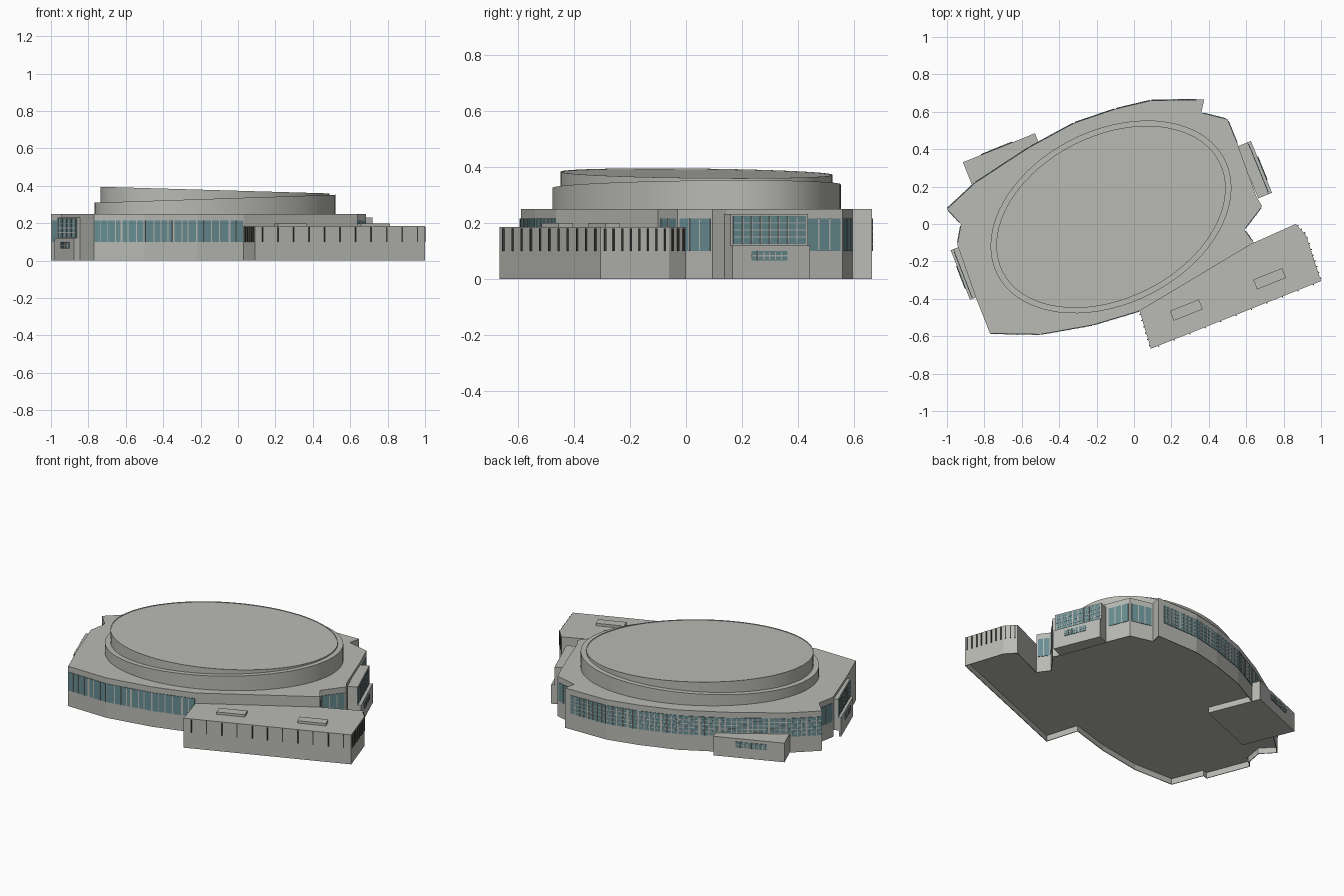
import bpy, bmesh, math, random
from mathutils import Vector, Matrix

random.seed(4)
cube = bpy.data.objects.get("Cube")
if cube:
    bpy.data.objects.remove(cube, do_unlink=True)


def material(name, r, g, b):
    m = bpy.data.materials.new(name)
    m.use_nodes = True
    m.diffuse_color = (r, g, b, 1)
    m.node_tree.nodes["Principled BSDF"].inputs["Base Color"].default_value = (r, g, b, 1)
    return m


CONCRETE = material("warm grey concrete", .49, .49, .46)
GLASS = material("teal glass", .14, .27, .29)
DARK = material("dark slot", .06, .06, .055)


def finish(name, bm, mat):
    bmesh.ops.recalc_face_normals(bm, faces=bm.faces)
    mesh = bpy.data.meshes.new(name)
    bm.to_mesh(mesh)
    bm.free()
    ob = bpy.data.objects.new(name, mesh)
    bpy.context.collection.objects.link(ob)
    mesh.materials.append(mat)
    return ob


def add_prism(bm, pts, z0, z1):
    """Extruded plan outline; z1 may be a function of x and y."""
    top = z1 if callable(z1) else (lambda x, y: z1)
    low = [bm.verts.new((x, y, z0)) for x, y in pts]
    high = [bm.verts.new((x, y, top(x, y))) for x, y in pts]
    bm.faces.new(low)
    bm.faces.new(high)
    for i in range(len(pts)):
        j = (i + 1) % len(pts)
        bm.faces.new((low[i], low[j], high[j], high[i]))


def prism(name, pts, z0, z1):
    bm = bmesh.new()
    add_prism(bm, pts, z0, z1)
    return finish(name, bm, CONCRETE)


def add_panel(bm, wall, a, b, z0, z1, depth):
    """Thin plate on a wall, from distance a to b along it."""
    p, q = Vector(wall[0]), Vector(wall[1])
    d = (q - p).normalized()
    n = Vector((d.y, -d.x))
    add_prism(bm, [p + d * a - n * .003, p + d * a + n * depth,
                   p + d * b + n * depth, p + d * b - n * .003], z0, z1)


def walls(pts):
    return list(zip(pts, pts[1:]))


def length(wall):
    return (Vector(wall[1]) - Vector(wall[0])).length


def window(name, wall, a, b, z0, z1, step, rows=0, uneven=0, bar=.005):
    """Glass plate with upright bars and optional cross bars."""
    bm = bmesh.new()
    add_panel(bm, wall, a, b, z0, z1, .003)
    finish(name + "_glass", bm, GLASS)
    bm = bmesh.new()
    count = max(2, round((b - a) / step))
    for i in range(1, count):
        s = a + (b - a) * i / count + random.uniform(-uneven, uneven) * step
        wide = bar * (2.5 if uneven and i % 4 == 0 else 1)
        add_panel(bm, wall, s - wide / 2, s + wide / 2, z0, z1, .005)
    for r in range(1, rows + 1):
        z = z0 + (z1 - z0) * r / (rows + 1)
        add_panel(bm, wall, a, b, z - bar / 2, z + bar / 2, .0045)
    finish(name + "_bars", bm, CONCRETE)


# Main hall and low front wing, outlines running counterclockwise
front = [(-.77, -.585), (-.5, -.59), (-.22, -.54), (.03, -.465)]
right = [(.64, -.1), (.59, -.03), (.685, .095), (.655, .145), (.555, .425), (.5, .56), (.36, .595)]
back = [(.375, .665), (.09, .66), (-.1, .615), (-.32, .54), (-.56, .41), (-.85, .22), (-1, .08)]
left = [(-.925, 0), (-.945, -.11), (-.845, -.395)]
wing = [front[-1], (.09, -.667), (1, -.305), (.92, -.06), (.865, 0), right[0]]
hall = prism("main_hall", front + right + back + left, 0, .25)
front_wing = prism("front_wing", wing, 0, .185)

# Window bands around the hall
for i, w in enumerate(walls(front)):
    window(f"front_window_{i}", w, .004, length(w) - .004, .1, .215, .04, uneven=.25)
for i, w in enumerate(walls(back)):
    start = .04 if i == 0 else .004
    window(f"back_window_{i}", w, start, length(w) - .004, .1, .215, .03, 4, .1)
corner_walls = [(right[0], right[1]), (right[1], right[2]), (right[4], right[5]),
                (right[5], right[6]), (back[-1], left[0]), (left[0], left[1])]
for i, w in enumerate(corner_walls):
    window(f"corner_window_{i}", w, .01, length(w) - .01, .1, .215, .045)

# Oval drum in two tilted steps
CENTRE = Vector((-.123, .038))
TURN = Matrix.Rotation(math.radians(26.7), 2)


def oval(a, b, n=72):
    return [CENTRE + TURN @ Vector((a * math.cos(math.tau * i / n), b * math.sin(math.tau * i / n)))
            for i in range(n)]


def upper_height(x, y):
    return .395 - .029 * (x + .735)


def smooth(ob):
    bpy.ops.object.select_all(action='DESELECT')
    ob.select_set(True)
    bpy.context.view_layer.objects.active = ob
    bpy.ops.object.shade_smooth_by_angle(angle=math.radians(30))


smooth(prism("lower_drum", oval(.682, .464), .24, lambda x, y: .31 + .033 * (x + .765)))
smooth(prism("upper_drum", oval(.65, .435), .25, lambda x, y: upper_height(x, y) - .003))

# Narrow parapet around the drum roof
bm = bmesh.new()
rings = []
for size, drop in ((0, .02), (0, 0), (.004, 0), (.004, .02)):
    rings.append([bm.verts.new((p.x, p.y, upper_height(p.x, p.y) - drop))
                  for p in oval(.6505 - size, .4355 - size)])
for k in range(4):
    r0, r1 = rings[k], rings[(k + 1) % 4]
    for i in range(len(r0)):
        j = (i + 1) % len(r0)
        bm.faces.new((r0[i], r0[j], r1[j], r1[i]))
smooth(finish("drum_parapet", bm, CONCRETE))

# Narrow dark slots on the wing
for i, (w, count) in enumerate(zip(walls(wing), (6, 11, 8, 3))):
    bm = bmesh.new()
    for k in range(count):
        s = length(w) * (k + .5) / count
        add_panel(bm, w, s - .003, s + .003, .1, .18, .006)
    finish(f"wing_slots_{i}", bm, DARK)

# Roof units on the wing
for i, (x, y) in enumerate([(.28, -.46), (.725, -.293)]):
    u = Vector((.93, .37)) * .083
    v = Vector((-.37, .93)) * .028
    c = Vector((x, y))
    prism(f"roof_unit_{i}", [c - u - v, c + u - v, c + u + v, c - u + v], .18, .2)


# Entrance blocks on both ends, each with a glazed bay above
def entrance(name, p, q, depth, setback, low_start, low_end):
    p, q = Vector(p), Vector(q)
    d = (q - p).normalized()
    n = Vector((d.y, -d.x))
    block = prism(name + "_block", [p, q, q - n * depth, p - n * depth], 0, .12)
    p2, q2 = p - n * setback, q - n * setback
    prism(name + "_bay", [p2, q2, q - n * depth, p - n * depth], .115, .232)
    size = length((p, q))
    window(name + "_bay", (p2, q2), .01, size - .01, .125, .225, .033, 3, bar=.004)
    window(name + "_low", (p, q), size * low_start, size * low_end, .065, .1, .022, 1, bar=.004)
    return block


left_ends = [(-.98, -.14), (-.877, -.405)]
entrance("right_entrance", (.738, .167), (.625, .444), .08, .02, .24, .7)
left_block = entrance("left_entrance", *left_ends, .06, .017, .32, .77)

# Back service block, reaching in under the hall
service = [(-.53, .485), (-.915, .33), (-.79, .02), (-.405, .175)]
prism("back_block", service, 0, .12)
window("back_block", (service[0], service[1]), .13, .31, .065, .1, .022, 1, bar=.004)


def shrink(pts, t):
    """Outline moved inwards by t with mitred corners."""
    out = []
    for i, p in enumerate(pts):
        a = (Vector(p) - Vector(pts[i - 1])).normalized()
        b = (Vector(pts[(i + 1) % len(pts)]) - Vector(p)).normalized()
        m = Vector((-a.y - b.y, a.x + b.x))
        out.append(Vector(p) + m * t / (1 + a.dot(b)))
    return out


# Raised floor: one shallow hollow under hall, wing and left block
ground = front + wing[1:5] + right + back + left[:2] + left_ends + left[2:]
hollow = prism("floor_cutter", shrink(ground, .004), -.1, .036)
for ob in (hall, front_wing, left_block):
    mod = ob.modifiers.new("raised floor", 'BOOLEAN')
    mod.operation = 'DIFFERENCE'
    mod.solver = 'EXACT'
    mod.object = hollow
    bpy.context.view_layer.objects.active = ob
    bpy.ops.object.modifier_apply(modifier=mod.name)
bpy.data.objects.remove(hollow, do_unlink=True)
